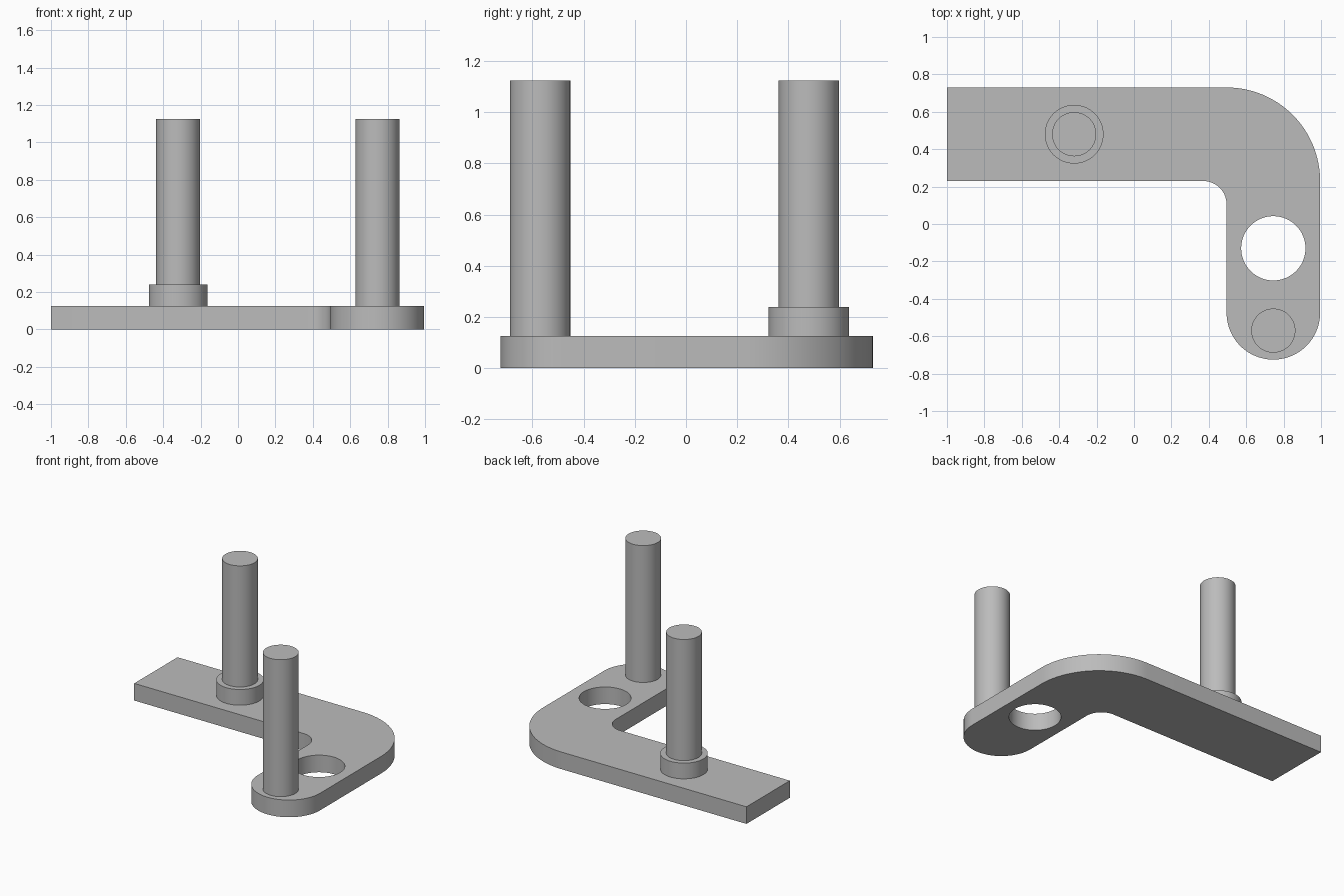
import bpy, bmesh
from math import pi, sin, cos, radians

cube = bpy.data.objects.get("Cube")
if cube:
    bpy.data.objects.remove(cube, do_unlink=True)

GREY = (0.5, 0.5, 0.5, 1)
metal = bpy.data.materials.new("grey_metal")
metal.use_nodes = True
metal.diffuse_color = GREY
metal.node_tree.nodes["Principled BSDF"].inputs["Base Color"].default_value = GREY

THICK = 0.125
PIN_TOP = 1.125


def arc(cx, cy, r, start, end, steps):
    """Points along an arc, angles in degrees."""
    angles = [radians(start + (end - start) * i / steps) for i in range(steps + 1)]
    return [(cx + r * cos(a), cy + r * sin(a)) for a in angles]


def finish(obj):
    obj.data.materials.append(metal)
    bpy.ops.object.select_all(action="DESELECT")
    obj.select_set(True)
    bpy.context.view_layer.objects.active = obj
    bpy.ops.object.shade_smooth_by_angle(angle=radians(30))


def extrude_loops(name, loops, height):
    """Fill closed outlines (inner ones become holes) and extrude upward."""
    bm = bmesh.new()
    edges = []
    for loop in loops:
        verts = [bm.verts.new((x, y, 0)) for x, y in loop]
        edges += [bm.edges.new((v, verts[i - 1])) for i, v in enumerate(verts)]
    bmesh.ops.triangle_fill(bm, edges=edges, use_beauty=True)
    top = bmesh.ops.extrude_face_region(bm, geom=bm.faces[:], use_keep_orig=True)
    moved = [g for g in top["geom"] if isinstance(g, bmesh.types.BMVert)]
    bmesh.ops.translate(bm, verts=moved, vec=(0, 0, height))
    bmesh.ops.recalc_face_normals(bm, faces=bm.faces[:])
    mesh = bpy.data.meshes.new(name)
    bm.to_mesh(mesh)
    bm.free()
    obj = bpy.data.objects.new(name, mesh)
    bpy.context.collection.objects.link(obj)
    finish(obj)


def cylinder(name, x, y, r, z0, z1):
    bpy.ops.mesh.primitive_cylinder_add(vertices=64, radius=r, depth=z1 - z0,
                                        location=(x, y, (z0 + z1) / 2))
    obj = bpy.context.object
    obj.name = name
    finish(obj)


# L-shaped plate with rounded elbow, rounded end and a round hole
outline = [(-1, 0.73), (-1, 0.23)]
outline += arc(0.37, 0.105, 0.125, 90, 0, 16)
outline += arc(0.745, -0.475, 0.25, 180, 360, 48)
outline += arc(0.495, 0.23, 0.5, 0, 90, 32)
outline = [(min(x, 1), y) for x, y in outline]
hole = arc(0.745, -0.13, 0.172, 0, 360, 64)[:-1]
extrude_loops("bent_plate", [outline, hole], THICK)

# Upright pins and the collar under the rear one
cylinder("front_pin", 0.745, -0.57, 0.118, THICK, PIN_TOP)
cylinder("rear_collar", -0.32, 0.48, 0.157, THICK, 0.24)
cylinder("rear_pin", -0.32, 0.48, 0.118, 0.24, PIN_TOP)
